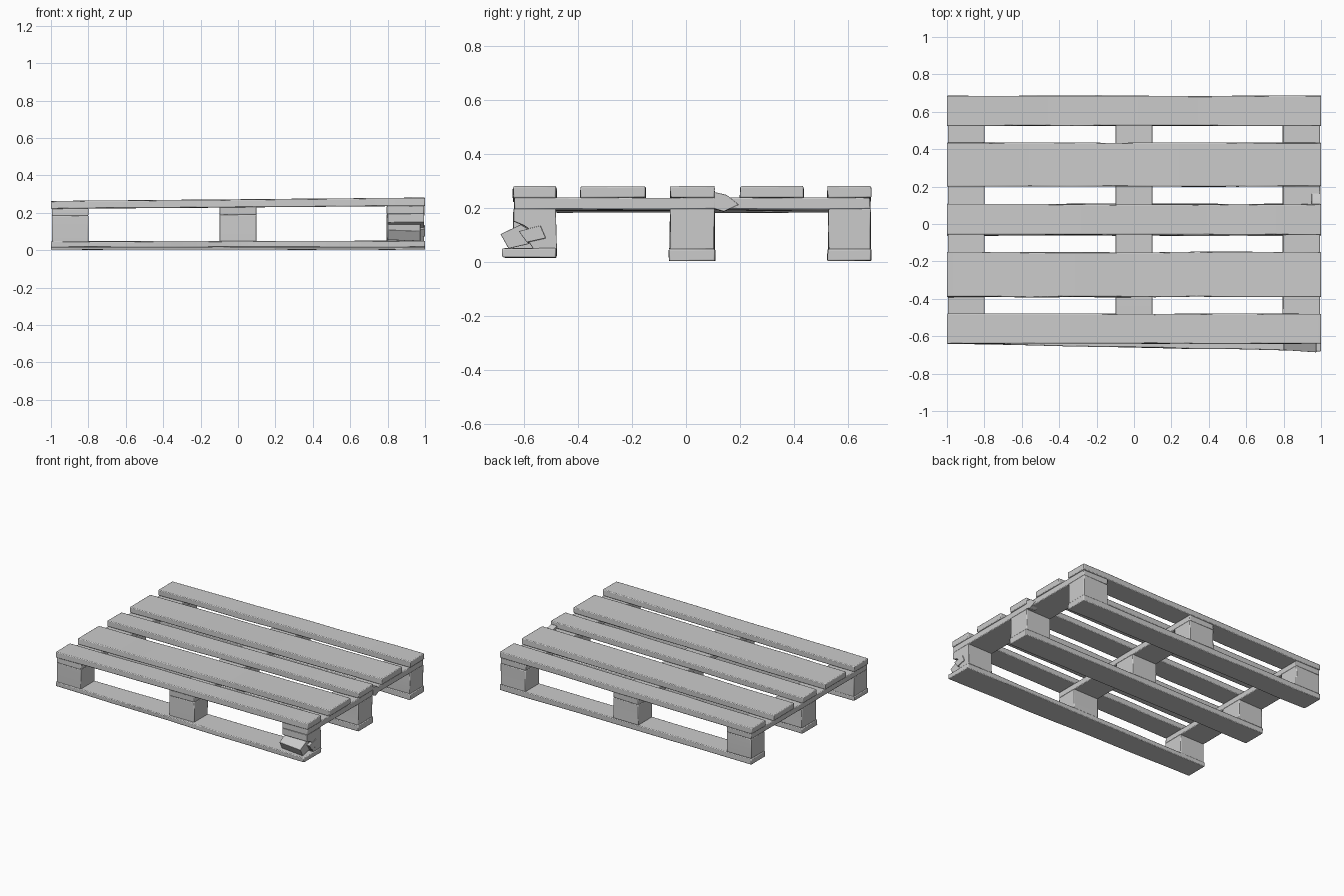
import bpy, bmesh, random
from mathutils import Vector

if "Cube" in bpy.data.objects:
    bpy.data.objects.remove(bpy.data.objects["Cube"])

random.seed(4)
WEAR = 0.0025


def lean(co):
    # the whole pallet rises slightly towards +x
    co.z += 0.009 * co.x * co.z / 0.27
    return co


def finish(name, bm, bevel=0.005):
    for v in bm.verts:
        v.co = lean(v.co)
    bmesh.ops.recalc_face_normals(bm, faces=bm.faces)
    me = bpy.data.meshes.new(name)
    bm.to_mesh(me)
    bm.free()
    ob = bpy.data.objects.new(name, me)
    bpy.context.collection.objects.link(ob)
    mod = ob.modifiers.new("worn_edges", 'BEVEL')
    mod.width = bevel
    mod.segments = 2
    mod.limit_method = 'ANGLE'
    bpy.context.view_layer.objects.active = ob
    ob.select_set(True)
    bpy.ops.object.shade_smooth_by_angle(angle=0.6)
    ob.select_set(False)
    return ob


def timber(name, x, y, z, axis=0, pieces=1, splay=0.0):
    # box between (min, max) pairs, sliced along one axis and slightly worn
    bm = bmesh.new()
    bmesh.ops.create_cube(bm, size=1)
    lo = Vector((x[0], y[0], z[0]))
    hi = Vector((x[1], y[1], z[1]))
    for v in bm.verts:
        v.co = Vector(lo[i] + (v.co[i] + 0.5) * (hi[i] - lo[i]) for i in range(3))
    normal = Vector((0, 0, 0))
    normal[axis] = 1
    for k in range(1, pieces):
        bmesh.ops.bisect_plane(bm, geom=bm.verts[:] + bm.edges[:] + bm.faces[:],
                               plane_co=lo + (hi - lo) * k / pieces, plane_no=normal)
    for v in bm.verts:
        if splay and v.co.y < sum(y) / 2:
            v.co.y -= splay * (v.co.x + 1) / 2
        v.co.y += random.uniform(-WEAR, WEAR)
        v.co.z += random.uniform(0, WEAR)
    return finish(name, bm)


def prism(name, profile, x0, x1, shift=(0, 0)):
    # (y, z) outline extruded along x; the far end can be shifted
    bm = bmesh.new()
    a = [bm.verts.new((x0, y, z)) for y, z in profile]
    b = [bm.verts.new((x1, y + shift[0], z + shift[1])) for y, z in profile]
    bm.faces.new(a)
    bm.faces.new(b[::-1])
    n = len(a)
    for i in range(n):
        bm.faces.new((a[i], b[i], b[(i + 1) % n], a[(i + 1) % n]))
    return finish(name, bm, 0.002)


rows = {"front": (-0.64, -0.48), "middle": (-0.062, 0.108), "back": (0.525, 0.685)}
columns = {"left": (-0.995, -0.80), "centre": (-0.10, 0.10), "right": (0.795, 0.995)}

# top deck boards
deck = [(-0.64, -0.48), (-0.39, -0.15), (-0.058, 0.105), (0.20, 0.435), (0.525, 0.685)]
for i, y in enumerate(deck):
    timber(f"deck_board_{i + 1}", (-1, 1), y, (0.228, 0.27), 0, 9)

# cross boards under the deck
for side, x in columns.items():
    timber(f"cross_board_{side}", x, (-0.637, 0.682), (0.187, 0.229), 1, 7)

# bottom runners; the front one is loose and splays outwards
for row, y in rows.items():
    loose = row == "front"
    z = (0.014, 0.048) if loose else (0.002, 0.044)
    timber(f"bottom_runner_{row}", (-1, 1), y, z, 0, 9, 0.04 if loose else 0)

# spacer blocks
for row, y in rows.items():
    for side, x in columns.items():
        if (row, side) != ("front", "right"):
            timber(f"block_{row}_{side}", x, (y[0] + 0.002, y[1] - 0.002), (0.042, 0.19), 2, 2)

# broken corner block and its split-off chunks
prism("broken_block", [(-0.638, 0.19), (-0.482, 0.19), (-0.478, 0.046), (-0.565, 0.046),
                       (-0.585, 0.075), (-0.56, 0.105), (-0.60, 0.13), (-0.638, 0.145)], 0.80, 0.995)
prism("block_chunk", [(-0.675, 0.105), (-0.645, 0.053), (-0.57, 0.07), (-0.55, 0.11),
                      (-0.60, 0.14)], 0.80, 0.975, (-0.012, -0.006))
prism("block_splinter", [(-0.60, 0.10), (-0.57, 0.06), (-0.50, 0.075), (-0.52, 0.12)],
      0.93, 1.0, (-0.02, 0.01))

# torn sliver on the right cross board
prism("cross_board_sliver", [(0.105, 0.19), (0.14, 0.18), (0.195, 0.205), (0.15, 0.24),
                             (0.105, 0.25)], 0.95, 0.998)
